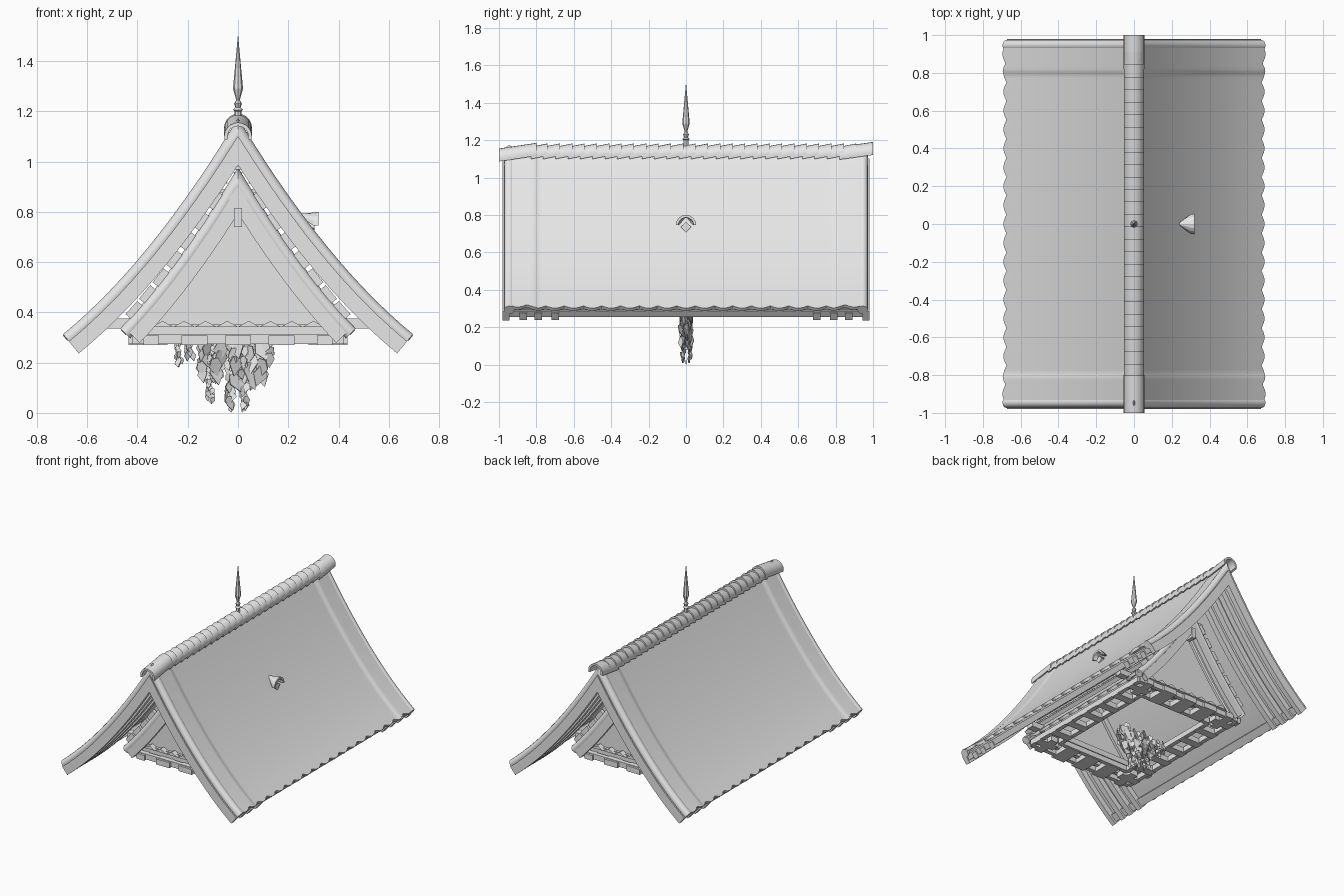
import bpy, bmesh, math, random
from mathutils import Vector, Matrix

random.seed(4)
cube = bpy.data.objects.get("Cube")
if cube:
    bpy.data.objects.remove(cube)

PALE = bpy.data.materials.new("pale grey")
PALE.use_nodes = True
PALE.diffuse_color = (0.8, 0.8, 0.8, 1)
PALE.node_tree.nodes["Principled BSDF"].inputs["Base Color"].default_value = (0.8, 0.8, 0.8, 1)


def finish(name, bm, smooth=False, sheet=False, inward=False):
    if not sheet:
        bmesh.ops.recalc_face_normals(bm, faces=bm.faces)
    if inward:
        bmesh.ops.reverse_faces(bm, faces=bm.faces)
    me = bpy.data.meshes.new(name)
    bm.to_mesh(me)
    bm.free()
    me.materials.append(PALE)
    ob = bpy.data.objects.new(name, me)
    bpy.context.collection.objects.link(ob)
    if smooth:
        bpy.ops.object.select_all(action='DESELECT')
        ob.select_set(True)
        bpy.context.view_layer.objects.active = ob
        bpy.ops.object.shade_smooth_by_angle(angle=math.radians(50 if not sheet else 35))
    return ob


def add_box(bm, x, y, z, rot=0):
    """Box from three (low, high) ranges, optionally turned about y."""
    c = Vector(((x[0] + x[1]) / 2, (y[0] + y[1]) / 2, (z[0] + z[1]) / 2))
    s = Matrix.Diagonal((x[1] - x[0], y[1] - y[0], z[1] - z[0], 1))
    bmesh.ops.create_cube(bm, size=1, matrix=Matrix.Translation(c) @ Matrix.Rotation(rot, 4, 'Y') @ s)


def add_loft(bm, rings, closed_ring=True):
    rows = [[bm.verts.new(p) for p in r] for r in rings]
    n = len(rows[0])
    for a, b in zip(rows, rows[1:]):
        for i in range(n if closed_ring else n - 1):
            j = (i + 1) % n
            bm.faces.new((a[i], a[j], b[j], b[i]))
    if closed_ring:
        bm.faces.new(rows[0])
        bm.faces.new(rows[-1])


class Slope:
    """Concave roof curve z = top - a x + b x^2, out to the eave."""
    def __init__(self, top, a, b, eave):
        self.top, self.a, self.b, self.eave = top, a, b, eave

    def point(self, t, depth=0):
        x = self.eave * t
        z = self.top - self.a * x + self.b * x * x
        n = Vector((-self.a + 2 * self.b * x, -1)).normalized()
        if t == 0:
            return Vector((0, z + depth / n.y))
        return Vector((x, z)) + n * depth

    def angle(self, t):
        return math.atan(self.a - 2 * self.b * self.eave * t)


MAIN = Slope(1.15, 1.642, 0.6, 0.675)
INNER = Slope(0.95, 1.681, 0.7, 0.45)
STEPS = 14


def add_band(bm, roof, d0, d1, y0, y1, t0=0.0, t1=1.0):
    """Curved board following both slopes between two depths."""
    for side in (-1, 1):
        rings = []
        for i in range(STEPS + 1):
            t = t0 + (t1 - t0) * i / STEPS
            a, b = roof.point(t, d0), roof.point(t, d1)
            rings.append([(side * a.x, y0, a.y), (side * a.x, y1, a.y),
                          (side * b.x, y1, b.y), (side * b.x, y0, b.y)])
        add_loft(bm, rings)


def add_roll(bm, roof, y, r, depth):
    """Round verge roll following both slopes at one gable end."""
    for side in (-1, 1):
        rings = []
        for i in range(STEPS + 1):
            ring = []
            for k in range(12):
                ang = math.tau * k / 12
                p = roof.point(1.02 * i / STEPS, depth + r * math.sin(ang))
                ring.append((side * p.x, y + r * math.cos(ang), p.y))
            rings.append(ring)
        add_loft(bm, rings)


def tile_sheet(name, roof, half, verge, lift, period, thick):
    """Tile covering with scalloped eave and raised strips at the gable ends."""
    bm = bmesh.new()
    count = 160
    for side in (-1, 1):
        rings = []
        for k in range(count + 1):
            y = -half + 2 * half * k / count
            u = (abs(y) - (half - verge)) / verge
            h = lift * min(1, max(0, u * 8))
            ext = 0.024 * abs(math.cos(math.pi * y / period))
            row = []
            for i in range(STEPS + 1):
                p = roof.point(i / STEPS + (ext if i == STEPS else 0), -h)
                row.append((side * p.x, y, p.y))
            rings.append(row if side > 0 else row[::-1])
        add_loft(bm, rings, False)
    ob = finish(name, bm, smooth=True, sheet=True)
    mod = ob.modifiers.new("thickness", 'SOLIDIFY')
    mod.thickness = thick
    mod.offset = -1
    split = ob.modifiers.new("crisp rims", 'EDGE_SPLIT')
    split.split_angle = math.radians(40)


# Main roof: tiles, deck, verge rolls and boards, rafters
tile_sheet("main_roof_tiles", MAIN, 0.95, 0.16, 0.008, 0.1, 0.02)
bm = bmesh.new()
add_band(bm, MAIN, 0.02, 0.045, -0.955, 0.955, 0, 1)
finish("main_roof_deck", bm, smooth=True)
bm = bmesh.new()
for s in (-1, 1):
    add_roll(bm, MAIN, s * 0.945, 0.028, 0.016)
    add_band(bm, MAIN, 0.025, 0.087, *sorted((s * 0.945, s * 0.98)), 0, 1.02)
    for y in (0.7, 0.79, 0.87):
        add_band(bm, MAIN, 0.04, 0.085, s * y - 0.02, s * y + 0.02, 0, 1.02)
add_band(bm, MAIN, 0.03, 0.07, -0.95, 0.95, 0.95, 1.01)
finish("verge_boards_and_rafters", bm, smooth=True)


# Ridge tiles, each one tilted over its neighbour
def add_ridge_tile(bm, y0, y1, z0, z1, r):
    rings = []
    for y, z in ((y0, z0), (y1, z1)):
        ring = []
        for rad, order in ((r, range(13)), (r - 0.014, range(12, -1, -1))):
            for i in order:
                a = math.radians(-15 + 210 * i / 12)
                ring.append((rad * math.cos(a), y, z + rad * math.sin(a)))
        rings.append(ring)
    add_loft(bm, rings)


bm = bmesh.new()
for i in range(26):
    y = -0.83 + 0.066 * i
    add_ridge_tile(bm, y, y + 0.09, 1.112, 1.13, 0.052)
add_ridge_tile(bm, -1.0, -0.8, 1.1, 1.13, 0.055)
add_ridge_tile(bm, 0.82, 1.0, 1.11, 1.135, 0.055)
finish("ridge_tiles", bm, smooth=True)

# Spear finial, turned from a profile
bm = bmesh.new()
profile = ((0.014, 1.15), (0.014, 1.2), (0.02, 1.205), (0.01, 1.215), (0.016, 1.23),
           (0.007, 1.245), (0.02, 1.29), (0.001, 1.497))
add_loft(bm, [[(r * math.cos(k * math.pi / 4), r * math.sin(k * math.pi / 4), z) for k in range(8)]
              for r, z in profile])
finish("spear_finial", bm)

# Small hooded vent on the left slope
bm = bmesh.new()
rings = []
for x, r, z in ((0.24, 0.006, 0.785), (0.3, 0.052, 0.745), (0.32, 0.055, 0.745)):
    ring = []
    for rad, order in ((r, range(9)), (r * 0.75, range(8, -1, -1))):
        for i in order:
            a = math.pi * i / 8
            ring.append((x, rad * math.cos(a), z + rad * math.sin(a)))
    rings.append(ring)
add_loft(bm, rings)
bmesh.ops.create_cube(bm, size=0.04, matrix=Matrix.Translation((0.285, 0, 0.735)) @ Matrix.Rotation(math.pi / 4, 4, 'X'))
finish("roof_vent", bm)

# Inner roof with its verge rolls, boards and ridge roll
tile_sheet("inner_roof_tiles", INNER, 0.59, 0.1, 0.008, 0.1, 0.02)
bm = bmesh.new()
for s in (-1, 1):
    add_roll(bm, INNER, s * 0.585, 0.028, 0.014)
    add_band(bm, INNER, 0.025, 0.082, *sorted((s * 0.58, s * 0.613)))
    add_band(bm, INNER, 0.02, 0.06, *sorted((s * 0.47, s * 0.5)))
finish("inner_verge_boards", bm, smooth=True)
bm = bmesh.new()
add_ridge_tile(bm, -0.61, 0.61, 0.925, 0.925, 0.058)
finish("inner_ridge_roll", bm, smooth=True)

# Purlins and collar beams between the two roofs
bm = bmesh.new()
for side in (-1, 1):
    for i in range(7):
        t = 0.16 + 0.12 * i
        p = INNER.point(t, -0.024)
        x = side * p.x
        add_box(bm, (x - 0.035, x + 0.035), (-0.6, 0.6), (p.y - 0.014, p.y + 0.014), side * INNER.angle(t))
for y in (-0.57, 0.57):
    add_box(bm, (-0.09, 0.09), (y - 0.02, y + 0.02), (0.875, 0.89))
    add_box(bm, (-0.52, 0.52), (y * 0.8 - 0.025, y * 0.8 + 0.025), (0.335, 0.375))
    add_box(bm, (-0.37, 0.37), (y * 0.9 - 0.015, y * 0.9 + 0.015), (0.3, 0.352))
finish("purlins_and_ties", bm)

# Gable walls filling the inner roof ends
bm = bmesh.new()
for y in (-0.5, 0.5):
    pts = [INNER.point(i / STEPS, 0.05) for i in range(STEPS)]
    pts = [p for p in pts if p.y > 0.35]
    outline = [(p.x, p.y) for p in pts] + [(pts[-1].x, 0.35), (-pts[-1].x, 0.35)]
    outline += [(-p.x, p.y) for p in reversed(pts[1:])]
    add_loft(bm, [[(x, y + o, z) for x, z in outline] for o in (-0.012, 0.012)])
finish("gable_walls", bm)

# Zigzag tile edge below each wall, and the pendant at each apex
bm = bmesh.new()
for y in (-0.53, 0.53):
    for i in range(8):
        x = -0.3 + 0.6 * i / 7
        add_loft(bm, [[(x - 0.043, y + o, 0.342), (x + 0.043, y + o, 0.342), (x, y + o, 0.366)]
                      for o in (-0.02, 0.02)])
    s = math.copysign(1, y)
    add_box(bm, (-0.015, 0.015), sorted((s * 0.56, s * 0.62)), (0.74, 0.815))
finish("zigzag_edges_and_pendants", bm, inward=True)

# Ceiling frame: two rings joined by short joists
bm = bmesh.new()
for hx, hy, w in ((0.42, 0.555, 0.03), (0.29, 0.42, 0.03)):
    for s in (-1, 1):
        add_box(bm, (-hx, hx), (s * hy - w / 2, s * hy + w / 2), (0.275, 0.312))
        add_box(bm, (s * hx - w / 2, s * hx + w / 2), (-hy, hy), (0.275, 0.312))
for s in (-1, 1):
    for i in range(5):
        x = -0.345 + 0.1725 * i
        w = 0.03 if i in (0, 4) else 0.052
        add_box(bm, (x - w, x + w), sorted((s * 0.41, s * 0.585)), (0.27, 0.308))
    for i in range(7):
        y = -0.48 + 0.16 * i
        add_box(bm, sorted((s * 0.28, s * 0.435)), (y - 0.03, y + 0.03), (0.27, 0.308))
finish("ceiling_frame", bm)


# Hanging vine: clumps of thin angular leaves in a narrow curtain
def add_leaf(bm, x, y, z, size):
    turn = Matrix.Rotation(random.uniform(-0.6, 0.6), 4, 'Z') @ Matrix.Rotation(random.uniform(-0.3, 0.3), 4, 'X') \
        @ Matrix.Rotation(random.uniform(-0.4, 0.4), 4, 'Y')
    m = Matrix.Translation((x, y, z)) @ turn
    corners = ((-0.7, 0.1), (0, -1), (0.7, 0.1), (0.35, 0.9), (-0.35, 0.9))
    add_loft(bm, [[m @ Vector((a * size, o, b * size)) for a, b in corners] for o in (-0.002, 0.002)])


bm = bmesh.new()
strands = ((-0.235, 0.195, 0.015), (-0.19, 0.225, 0.02), (-0.135, 0.15, 0.032), (-0.11, 0.05, 0.015),
           (-0.08, 0.15, 0.04), (-0.03, 0.03, 0.022), (0.025, 0.03, 0.022), (0.0, 0.12, 0.042),
           (0.05, 0.13, 0.042), (0.09, 0.145, 0.042), (0.115, 0.21, 0.032))
for x, low, size in strands:
    z = low
    while z < 0.285:
        for y in (-0.015, 0.018):
            add_leaf(bm, x + random.uniform(-0.012, 0.012), y + random.uniform(-0.01, 0.01), z, size)
        z += size * 0.8
for x in (-0.03, 0.02):
    add_leaf(bm, x, 0, 0.013, 0.012)
finish("hanging_vine", bm, inward=True)
